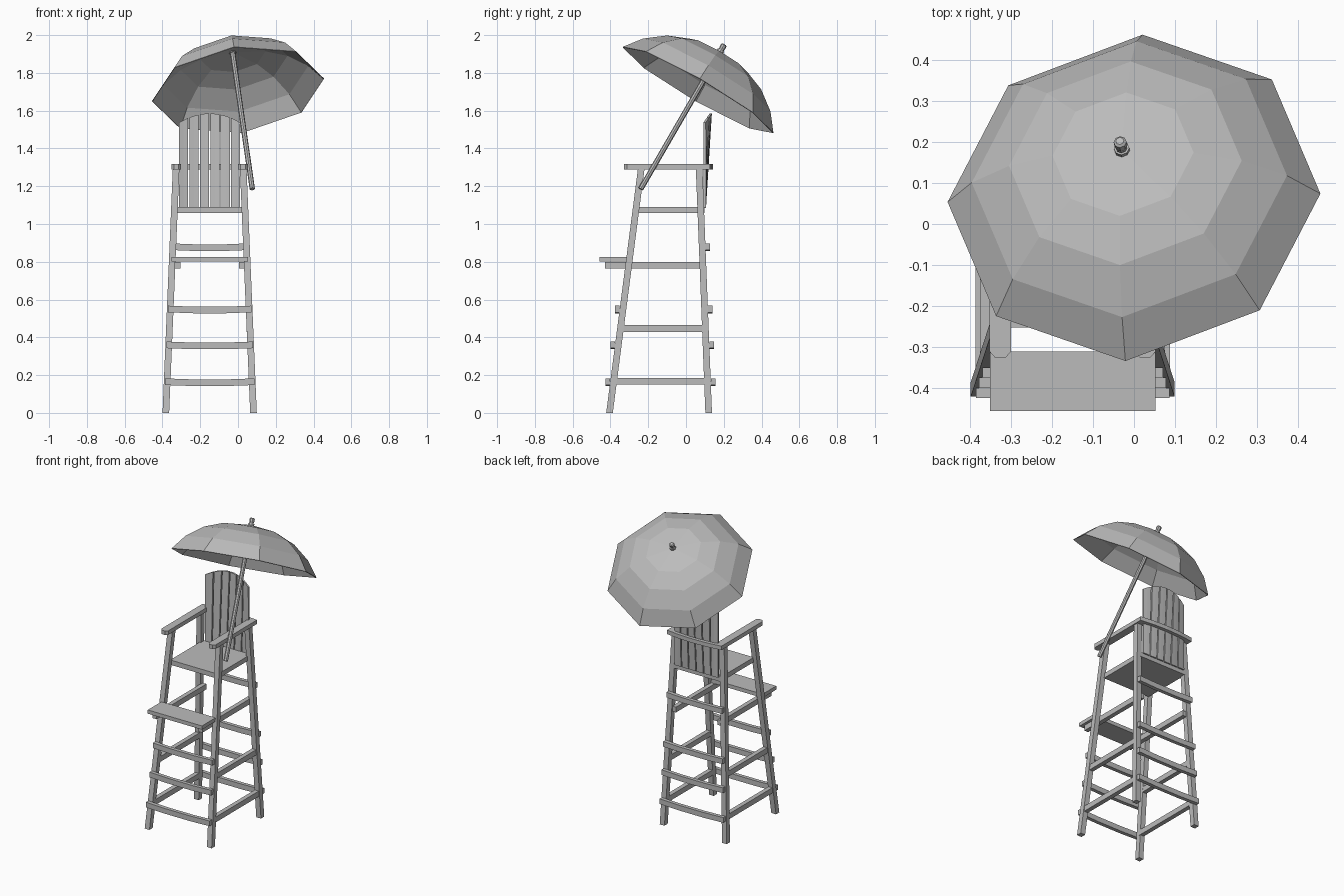
import bpy, bmesh, math
from mathutils import Vector

cube = bpy.data.objects.get("Cube")
if cube:
    bpy.data.objects.remove(cube, do_unlink=True)

grey = bpy.data.materials.new("plain grey")
grey.use_nodes = True
COLOUR = (0.5, 0.5, 0.5, 1)
grey.diffuse_color = COLOUR
grey.node_tree.nodes["Principled BSDF"].inputs["Base Color"].default_value = COLOUR

CX = -0.15                      # centre line of the chair
X, Y, Z = Vector((1, 0, 0)), Vector((0, 1, 0)), Vector((0, 0, 1))


def finish(name, bm):
    bmesh.ops.recalc_face_normals(bm, faces=bm.faces)
    mesh = bpy.data.meshes.new(name)
    bm.to_mesh(mesh)
    bm.free()
    mesh.materials.append(grey)
    obj = bpy.data.objects.new(name, mesh)
    bpy.context.collection.objects.link(obj)
    return obj


def loft(name, rings, caps=True):
    """Skin a list of closed point rings."""
    bm = bmesh.new()
    rows = [[bm.verts.new(p) for p in ring] for ring in rings]
    n = len(rows[0])
    for a, b in zip(rows, rows[1:]):
        for i in range(n):
            j = (i + 1) % n
            bm.faces.new((a[i], a[j], b[j], b[i]))
    if caps:
        bm.faces.new(rows[0])
        bm.faces.new(rows[-1])
    return finish(name, bm)


def strut(name, path, u, v, widths=None):
    """Rectangular timber along a path; u and v are half-size vectors."""
    rings = []
    for i, p in enumerate(path):
        w = u * (widths[i] if widths else 1)
        p = Vector(p)
        rings.append([p - w - v, p + w - v, p + w + v, p - w + v])
    return loft(name, rings)


# leg centre lines as functions of height
def leg_x(z):
    return 0.232 - 0.042 * z


def front_y(z):
    return -0.405 + 0.13 * z


def rear_y(z):
    return 0.12 - 0.039 * z


LEG = 0.0175
for side, s in (("left", 1), ("right", -1)):
    # legs
    for end, fy in (("front", front_y), ("rear", rear_y)):
        strut(f"{end}_leg_{side}",
              [(CX + s * leg_x(z), fy(z), z) for z in (0, 1.29)], X * LEG, Y * LEG)
    # side rails
    for level, z in (("lower", 0.167), ("middle", 0.447)):
        x = CX + s * (leg_x(z) - 0.002)
        strut(f"{level}_side_rail_{side}", [(x, front_y(z), z), (x, rear_y(z), z)],
              X * 0.015, Z * 0.018)
    x = CX + s * 0.17
    strut(f"footrest_rail_{side}", [(x, -0.43, 0.782), (x, 0.1, 0.782)],
          X * 0.015, Z * 0.018)
    # armrest with clipped front corners
    x = CX + s * 0.177
    strut(f"armrest_{side}", [(x, -0.327, 1.303), (x, -0.312, 1.303), (x, 0.12, 1.303)],
          X * 0.026, Z * 0.0135, widths=(0.5, 1, 1))


# ladder rungs, sagging slightly
def rung(name, y, z):
    half = leg_x(z) + 0.012
    strut(name, [(CX + t * half, y, z - 0.006 * (1 - t * t)) for t in (-1, -0.4, 0.4, 1)],
          Y * 0.0125, Z * 0.0175)


OUT = LEG + 0.0125
for i, z in enumerate((0.165, 0.36, 0.55)):
    rung(f"front_rung_{i + 1}", front_y(z) - OUT, z)
for i, z in enumerate((0.165, 0.36, 0.55, 0.88)):
    rung(f"rear_rung_{i + 1}", rear_y(z) + OUT, z)

# footrest and seat boards
strut("footrest", [(CX - 0.202, -0.385, 0.813), (CX + 0.202, -0.385, 0.813)],
      Y * 0.073, Z * 0.0125)
strut("seat", [(CX - 0.178, -0.078, 1.074), (CX + 0.178, -0.078, 1.074)],
      Y * 0.175, Z * 0.016)

# bowed bar behind the backrest
strut("back_bar", [(CX + t * 0.203, 0.115 + 0.016 * (1 - t * t), 1.303)
                   for t in (-1, -0.5, 0, 0.5, 1)], Y * 0.0115, Z * 0.0135)

# backrest slats: arched top, centre leaning back
SLATS, HALF = 6, 0.165
pitch = 2 * HALF / SLATS
for i in range(SLATS):
    mid = -HALF + pitch * (i + 0.5)
    rings = []
    for top in (0, 1):
        ring = []
        for dx, dy in ((-1, -1), (0, -1), (1, -1), (1, 1), (0, 1), (-1, 1)):
            x = mid + dx * (pitch / 2 - 0.0035)
            rise = 1 - (x / HALF) ** 2
            y = 0.1 + top * (-0.003 + 0.034 * rise) + dy * 0.006
            ring.append((CX + x, y, 1.535 + 0.05 * rise if top else 1.085))
        rings.append(ring)
    loft(f"back_slat_{i + 1}", rings)

# tilted sunshade: every ring is given by height along the pole and radius
CENTRE = Vector((0, 0.064, 1.71))
AXIS = Vector((-0.124, 0.497, 0.859)).normalized()
FRONT = Vector((-0.048, -0.857, 0.511))
FRONT = (FRONT - AXIS * FRONT.dot(AXIS)).normalized()
SIDE = AXIS.cross(FRONT)


def ring_at(h, r, n=8):
    return [CENTRE + AXIS * h + r * (FRONT * math.cos(a) + SIDE * math.sin(a))
            for a in (math.tau * k / n for k in range(n))]


canopy = loft("canopy", [ring_at(h, r) for h, r in
                         ((0, 0.46), (0.092, 0.389), (0.17, 0.287),
                          (0.215, 0.174), (0.235, 0.01))], caps=False)
shell = canopy.modifiers.new("thickness", "SOLIDIFY")
shell.thickness = 0.004
shell.offset = -1

loft("pole", [ring_at(-0.611, 0.014), ring_at(0.25, 0.014)])
loft("finial_collar", [ring_at(0.225, 0.019), ring_at(0.245, 0.019)])
loft("finial", [ring_at(0.245, 0.011), ring_at(0.258, 0.016), ring_at(0.275, 0.016),
                ring_at(0.28, 0.01)])
